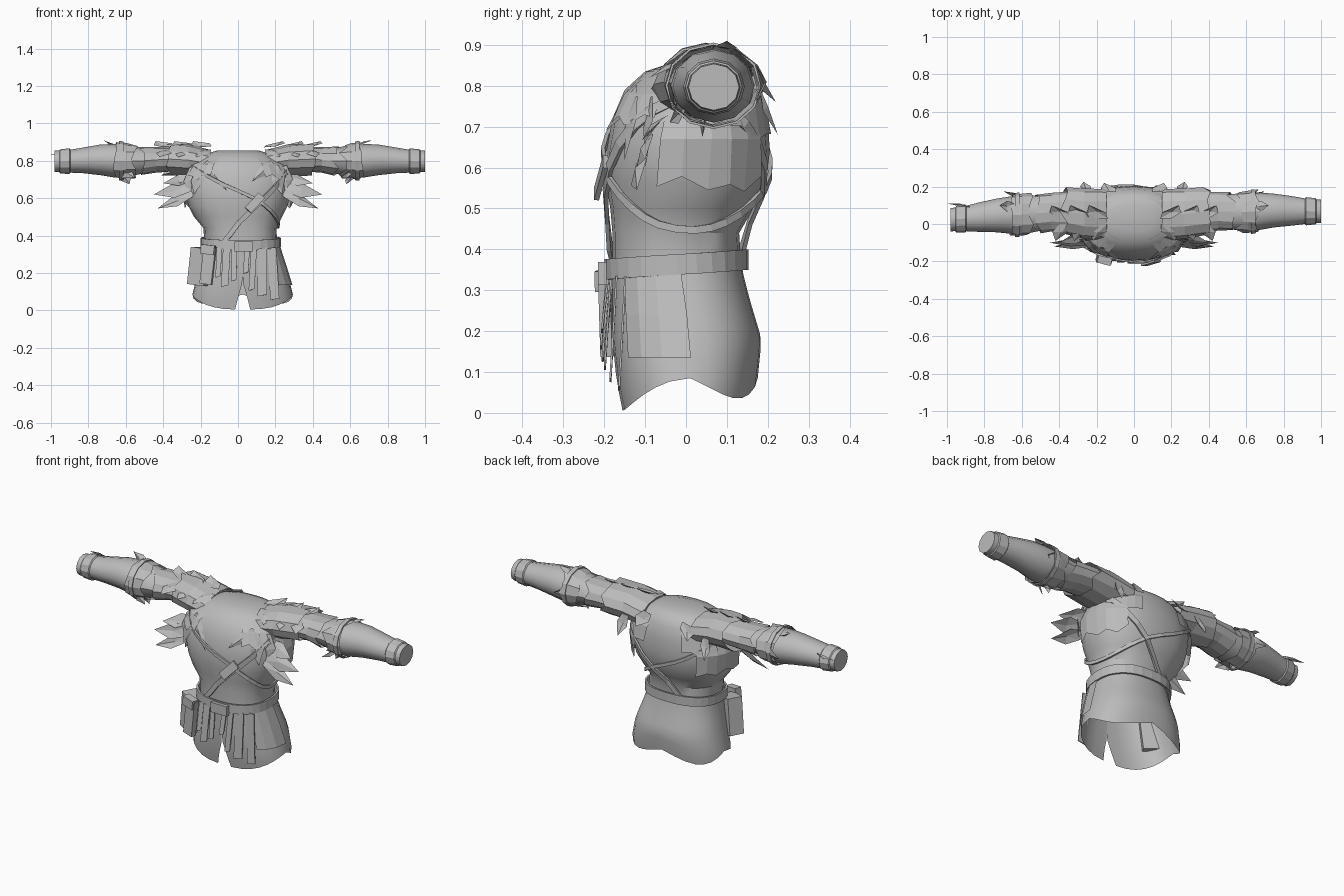
import bpy, bmesh, random
from math import sin, cos, pi, copysign
from mathutils import Vector

random.seed(4)
if "Cube" in bpy.data.objects:
    bpy.data.objects.remove(bpy.data.objects["Cube"])

mat = bpy.data.materials.new("grey cloth")
mat.use_nodes = True
GREY = (0.5, 0.5, 0.5, 1)
mat.diffuse_color = GREY
mat.node_tree.nodes["Principled BSDF"].inputs["Base Color"].default_value = GREY


def make(name, verts, faces, thick=0, smooth=True):
    me = bpy.data.meshes.new(name)
    me.from_pydata([tuple(v) for v in verts], [], faces)
    bm = bmesh.new()
    bm.from_mesh(me)
    bmesh.ops.recalc_face_normals(bm, faces=bm.faces)
    bm.to_mesh(me)
    bm.free()
    me.materials.append(mat)
    ob = bpy.data.objects.new(name, me)
    bpy.context.collection.objects.link(ob)
    if thick:
        mod = ob.modifiers.new("thickness", "SOLIDIFY")
        mod.thickness = thick
        mod.offset = 0
    if smooth:
        bpy.ops.object.select_all(action="DESELECT")
        ob.select_set(True)
        bpy.context.view_layer.objects.active = ob
        bpy.ops.object.shade_smooth_by_angle(angle=0.6)


def loft(name, rings, closed=True, caps=(False, False), thick=0, smooth=True):
    n = len(rings[0])
    verts = [p for r in rings for p in r]
    faces = []
    for i in range(len(rings) - 1):
        for j in range(n if closed else n - 1):
            k = (j + 1) % n
            faces.append((i * n + j, i * n + k, (i + 1) * n + k, (i + 1) * n + j))
    if caps[0]:
        faces.append(tuple(range(n)))
    if caps[1]:
        faces.append(tuple(range(len(verts) - n, len(verts))))
    make(name, verts, faces, thick, smooth)


def lookup(table, t):
    for a, b in zip(table, table[1:]):
        if t <= b[0]:
            f = max(0, (t - a[0]) / (b[0] - a[0]))
            return [p + (q - p) * f for p, q in zip(a, b)][1:]
    return list(table[-1][1:])


# Body outline: height, half width, front, back, centre x
BODY = [(0.0, .27, -.155, .16, .025), (.08, .27, -.17, .175, .025),
        (.18, .245, -.18, .185, .025), (.28, .215, -.18, .155, .02),
        (.36, .195, -.18, .135, .015), (.44, .195, -.18, .13, .01),
        (.5, .235, -.185, .165, 0), (.56, .265, -.195, .195, 0),
        (.64, .285, -.195, .205, 0), (.72, .28, -.18, .2, 0),
        (.79, .245, -.15, .185, 0), (.835, .18, -.1, .155, 0),
        (.855, .11, -.04, .11, 0)]


def surf(a, z, off=0):
    hx, f, b, cx = lookup(BODY, z)
    s, c = sin(a), cos(a)
    x = cx + (hx + off) * copysign(abs(s) ** .85, s)
    y = (f + b) / 2 - ((b - f) / 2 + off) * copysign(abs(c) ** .85, c)
    return Vector((x, y, z))


def turn(n):
    return [2 * pi * i / n for i in range(n)]


# Torso
loft("torso", [[surf(a, r[0]) for a in turn(20)] for r in BODY[4:]], caps=(False, True))

# Skirt with a front slit, a raised hem at the sides and back, and low corners
rows = []
for i in range(9):
    row = []
    for j in range(29):
        a = 2 * pi * j / 28
        drop = .08 * cos(a) ** 1.5 if cos(a) > 0 else .05 * abs(sin(2 * a))
        z = .37 + (.085 - drop - .37) * i / 8
        gap = .11 * max(0, (.15 - z) / .15)
        row.append(surf(gap + (2 * pi - 2 * gap) * j / 28, z))
    rows.append(row)
loft("skirt", rows, closed=False)


# Bands that follow the body
def band(name, height, width, off, n=28):
    low, high = [], []
    for a in turn(n):
        p = surf(a, height(a), off)
        t = surf(a + .05, height(a + .05), off) - surf(a - .05, height(a - .05), off)
        side = Vector((sin(a), -cos(a), 0)).cross(t).normalized() * width / 2
        low.append(p - side)
        high.append(p + side)
    loft(name, [low, high], thick=.01, smooth=False)


band("belt", lambda a: .363 - .012 * cos(a), .05, .014)
band("chest_strap_left", lambda a: min(.8, max(.36, .47 + .3 * sin(a))), .026, .01)
band("chest_strap_right", lambda a: min(.8, .61 - .16 * sin(a) + .03 * cos(a)), .018, .008)


# Hanging pieces and hardware
def box(name, at, size, rot=(0, 0, 0)):
    bm = bmesh.new()
    bmesh.ops.create_cube(bm, size=1)
    me = bpy.data.meshes.new(name)
    bm.to_mesh(me)
    bm.free()
    me.materials.append(mat)
    ob = bpy.data.objects.new(name, me)
    ob.location, ob.scale, ob.rotation_euler = at, size, rot
    bpy.context.collection.objects.link(ob)


box("belt_buckle", (.03, -.205, .342), (.1, .02, .055))
box("strap_buckle", (.09, -.208, .575), (.045, .012, .11), (-.2, .75, 0))
box("side_pouch", (-.2, -.12, .235), (.1, .08, .2), (0, .12, -.5))
box("front_pouch", (-.16, -.19, .24), (.065, .03, .2), (0, .12, -.25))
box("pouch_flap", (-.16, -.195, .325), (.075, .04, .05), (0, .12, -.25))

STRIPS = [(-.1, .014, .15), (-.06, .02, .2), (-.02, .014, .17), (.05, .014, .13),
          (.085, .016, .22), (.13, .026, .25), (.18, .024, .27)]
for k, (x, w, length) in enumerate(STRIPS):
    y = surf(x / .22, .3).y - .014
    lean = random.uniform(-.015, .02)
    make(f"hanging_strip_{k + 1}",
         [(x - w, y, .335), (x + w, y, .335), (x + w + lean, y - .015, .335 - length),
          (x - w + lean, y - .015, .325 - length)], [(0, 1, 2, 3)], .005, False)

loft("hip_panel", [[surf(a, z, .01) for a in (.75, 1.0, 1.3, 1.6)]
                   for z in (.34, .24, .135)], closed=False, smooth=False)


# Torn cloth lying on the body
def drape(name, a0, a1, z0, z1, off, n=6):
    angles = [a0 + (a1 - a0) * i / (n - 1) for i in range(n)]
    loft(name, [[surf(a, z0, .004) for a in angles],
                [surf(a, (z0 + z1) / 2, off * .7) for a in angles],
                [surf(a, z1 + random.uniform(-.025, .025), off) for a in angles]],
         closed=False, smooth=False)


# Arm sections: x, centre y, centre z, radius y, radius z
ARM = [(.16, .05, .785, .13, .065), (.28, .055, .805, .115, .068),
       (.4, .07, .81, .098, .058), (.5, .065, .8, .092, .064),
       (.6, .065, .8, .103, .085), (.67, .068, .8, .1, .09),
       (.75, .072, .805, .09, .082), (.85, .07, .802, .078, .068),
       (.93, .068, .797, .066, .06), (1.0, .068, .797, .062, .057)]


def arm_ring(s, x, off=0, n=12, jag=0):
    cy, cz, ry, rz = lookup(ARM, x)
    reach = 1
    if s < 0:
        cy -= .045 * max(0, (x - .4) / .6)
        reach = .98
    out = []
    for a in turn(n):
        dx = random.uniform(-jag, jag)
        d = off + random.uniform(-jag, jag) * .25
        out.append((s * reach * (x + dx), cy + (ry + d) * cos(a), cz + (rz + d) * sin(a)))
    return out


def shards(name, items):
    # Folded pointed scraps: base, tip, half width vector
    verts, faces = [], []
    for base, tip, w in items:
        base, tip, w = Vector(base), Vector(tip), Vector(w)
        mid = base.lerp(tip, .45)
        bump = (tip - base).cross(w).normalized() * .012
        i = len(verts)
        verts += [base - w * .6, base + w * .6, mid + w, tip, mid - w, mid + bump]
        faces += [(i, i + 1, i + 5), (i + 1, i + 2, i + 5), (i + 2, i + 3, i + 5),
                  (i + 3, i + 4, i + 5), (i + 4, i, i + 5)]
    make(name, verts, faces, 0, False)


for s, tag in ((1, "left"), (-1, "right")):
    # Sleeve and wrist
    loft(f"{tag}_sleeve", [arm_ring(s, r[0]) for r in ARM], caps=(True, True))
    loft(f"{tag}_wrist_band", [arm_ring(s, .915, .002), arm_ring(s, .92, .008),
                               arm_ring(s, .97, .006), arm_ring(s, .975, .001)], smooth=False)
    # Torn layers over the sleeve
    loft(f"{tag}_shoulder_wrap", [arm_ring(s, .15, .008), arm_ring(s, .27, .018),
                                  arm_ring(s, .39, .024, jag=.03)], smooth=False)
    loft(f"{tag}_upper_wrap", [arm_ring(s, .36, .004), arm_ring(s, .45, .008),
                               arm_ring(s, .52, .01, jag=.025)], smooth=False)
    loft(f"{tag}_elbow_wrap", [arm_ring(s, .56, .012, jag=.025), arm_ring(s, .61, .01),
                               arm_ring(s, .66, .012, jag=.02)], smooth=False)
    loft(f"{tag}_elbow_tie", [arm_ring(s, .625, .014), arm_ring(s, .65, .014)],
         thick=.006, smooth=False)

    # Mantle on the chest and cloth below the armpit
    drape(f"{tag}_front_mantle", s * .45, s * 1.2, .84, .72, .018)
    drape(f"{tag}_back_mantle", s * 2.0, s * 2.8, .84, .68, .016)
    drape(f"{tag}_underarm_cloth", s * 1.3, s * 2.5, .78, .56, .025)

    # Large points beside the chest
    shards(f"{tag}_chest_points", [
        ((s * .24, -.11, .63), (s * .43, -.12, .545), (0, .02, .035)),
        ((s * .25, -.1, .66), (s * .45, -.1, .62), (0, .02, .04)),
        ((s * .25, -.06, .71), (s * .4, -.1, .68), (0, .03, .03))])

    # Loose rags at the shoulders, front and back
    items = [((s * .25, .18, .79), (s * .27, .225, .68), (.03, 0, .01)),
             ((s * .12, .17, .83), (s * .16, .22, .76), (.04, 0, .01))]
    for a, z in ((.75, .62), (1.05, .6)):
        items.append((surf(s * a, .77, .012), surf(s * (a + .1), z, .02), (.04, .02 * s * cos(a), .01)))
    for x in (.17, .27, .37):
        items.append(((s * x, .03, .875), (s * (x + .07), .1, .905), (.05, 0, .005)))
        items.append(((s * x, .0, .86), (s * (x + .05), -.09, .82), (.045, 0, 0)))
    shards(f"{tag}_shoulder_rags", items)

    # Loose scraps around the elbow
    shards(f"{tag}_elbow_scraps", [
        ((s * .62, .05, .73), (s * .58, .04, .675), (.03, 0, .01)),
        ((s * .64, .0, .76), (s * .55, -.04, .71), (.02, 0, .03)),
        ((s * .64, .09, .88), (s * .72, .1, .91), (0, .03, 0)),
        ((s * .6, .14, .8), (s * .7, .175, .79), (0, .01, .03))])

# Folds at the neck front and a loose end at the right wrist
shards("neck_folds", [
    (surf(-.7, .79, .012), surf(-.15, .64, .012), (.02, 0, .02)),
    (surf(.75, .79, .012), surf(.2, .69, .014), (.02, 0, -.02))])
shards("wrist_loose_end", [((-.88, .09, .835), (-1.0, .11, .835), (0, .004, .008))])
